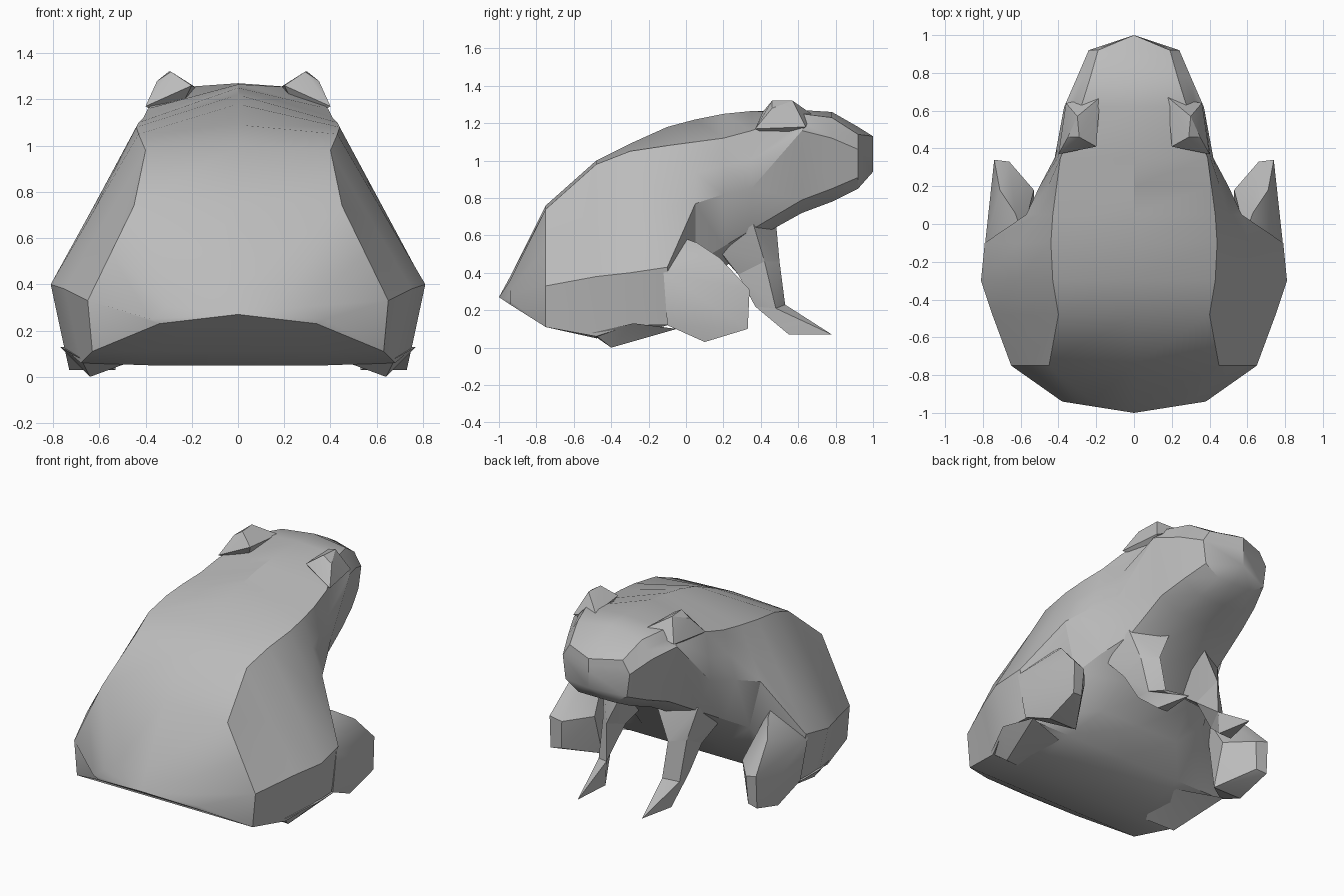
import bpy
import bmesh
import math

cube = bpy.data.objects.get("Cube")
if cube:
    bpy.data.objects.remove(cube, do_unlink=True)

# Single plain grey skin
grey = (.5, .5, .5, 1)
skin = bpy.data.materials.new("grey_skin")
skin.use_nodes = True
skin.diffuse_color = grey
skin.node_tree.nodes["Principled BSDF"].inputs["Base Color"].default_value = grey


def finish(bm, name):
    """Turn a bmesh into a shaded, coloured object."""
    bmesh.ops.recalc_face_normals(bm, faces=bm.faces)
    mesh = bpy.data.meshes.new(name)
    bm.to_mesh(mesh)
    bm.free()
    obj = bpy.data.objects.new(name, mesh)
    bpy.context.collection.objects.link(obj)
    mesh.materials.append(skin)
    bpy.ops.object.select_all(action="DESELECT")
    obj.select_set(True)
    bpy.context.view_layer.objects.active = obj
    bpy.ops.object.shade_smooth_by_angle(angle=math.radians(30))


def hull_pair(name, points):
    """Faceted solid around a few corner points, made once for each side."""
    for side, sign in (("left", 1), ("right", -1)):
        bm = bmesh.new()
        for x, y, z in points:
            bm.verts.new((sign * x, y, z))
        result = bmesh.ops.convex_hull(bm, input=bm.verts)
        inner = [v for v in result["geom_interior"] if isinstance(v, bmesh.types.BMVert)]
        bmesh.ops.delete(bm, geom=inner, context="VERTS")
        finish(bm, side + "_" + name)


def body_ring(bm, y, spine, ridge_x, ridge_z, wide_x, wide_z, low_x, low_z, belly):
    """Closed cross-section: spine, back ridge, flank, lower flank and belly."""
    half = [
        (0, spine),
        (ridge_x, ridge_z),
        ((ridge_x + wide_x) / 2, (ridge_z + wide_z) / 2),
        (wide_x, wide_z),
        (low_x, low_z),
        (low_x * .57, belly),
        (0, belly),
    ]
    other_half = [(-x, z) for x, z in reversed(half[1:-1])]
    return [bm.verts.new((x, y, z)) for x, z in half + other_half]


# Body and head, lofted from the rump point to the upright snout edge
stations = [
    (-1, .27, 0, .27, 0, .27, 0, .27, .27),
    (-.94, .38, .22, .36, .38, .25, .34, .23, .23),
    (-.75, .76, .45, .74, .65, .33, .63, .11, .11),
    (-.48, 1, .4, .98, .75, .38, .68, .06, .05),
    (-.3, 1.09, .43, 1.05, .81, .4, .75, .12, .06),
    (-.1, 1.18, .44, 1.08, .79, .43, .74, .12, .12),
    (.05, 1.22, .43, 1.1, .57, .77, .49, .45, .27),
    (.2, 1.25, .41, 1.12, .5, .82, .42, .54, .42),
    (.35, 1.265, .39, 1.16, .42, .85, .33, .63, .57),
    (.62, 1.27, .28, 1.25, .37, 1.16, .31, .79, .72),
    (.78, 1.26, .23, 1.23, .3, 1.12, .27, .85, .78),
    (.92, 1.18, .19, 1.14, .24, 1.06, .22, .91, .85),
    (1, 1.13, 0, 1.13, 0, 1.05, 0, .94, .94),
]
body = bmesh.new()
rings = [body_ring(body, *station) for station in stations]
for ring, following in zip(rings, rings[1:]):
    for i, vert in enumerate(ring):
        j = (i + 1) % len(ring)
        body.faces.new((vert, ring[j], following[j], following[i]))
bmesh.ops.remove_doubles(body, verts=body.verts, dist=.002)
finish(body, "body")

# Raised eye sockets, rooted in the head
hull_pair("eye", [
    (.2, .41, 1.26), (.18, .67, 1.25), (.29, .46, 1.32), (.3, .57, 1.32),
    (.35, .46, 1.28), (.36, .64, 1.18), (.4, .37, 1.17), (.28, .5, 1.1),
])

# Folded hind legs: thigh underside, then the knee that juts forward
hull_pair("haunch", [
    (.64, -.4, 0), (.77, -.28, .13), (.68, -.5, .08), (.45, -.5, .07),
    (.45, -.15, .1), (.73, -.05, .1),
])
hull_pair("knee", [
    (.79, -.12, .4), (.75, -.1, .12), (.59, -.05, .6), (.63, .06, .56),
    (.71, .18, .48), (.74, .34, .31), (.66, .33, .29), (.74, .33, .1),
    (.67, .32, .11), (.73, .1, .03), (.53, .1, .03), (.53, .18, .3),
])

# Front legs: upper arm, forearm and a flat pointed foot, sharing joints
elbow = [(.22, .5, .46), (.3, .42, .46), (.31, .28, .39), (.21, .32, .39)]
ankle = [(.2, .53, .23), (.29, .48, .21), (.28, .37, .22)]
shoulder = [(.12, .48, .68), (.34, .36, .66), (.38, .17, .53), (.16, .2, .48)]
toes = [(.23, .78, .07), (.28, .55, .07), (.2, .54, .08)]
hull_pair("upper_arm", shoulder + elbow)
hull_pair("forearm", elbow + ankle)
hull_pair("front_foot", ankle + toes)
